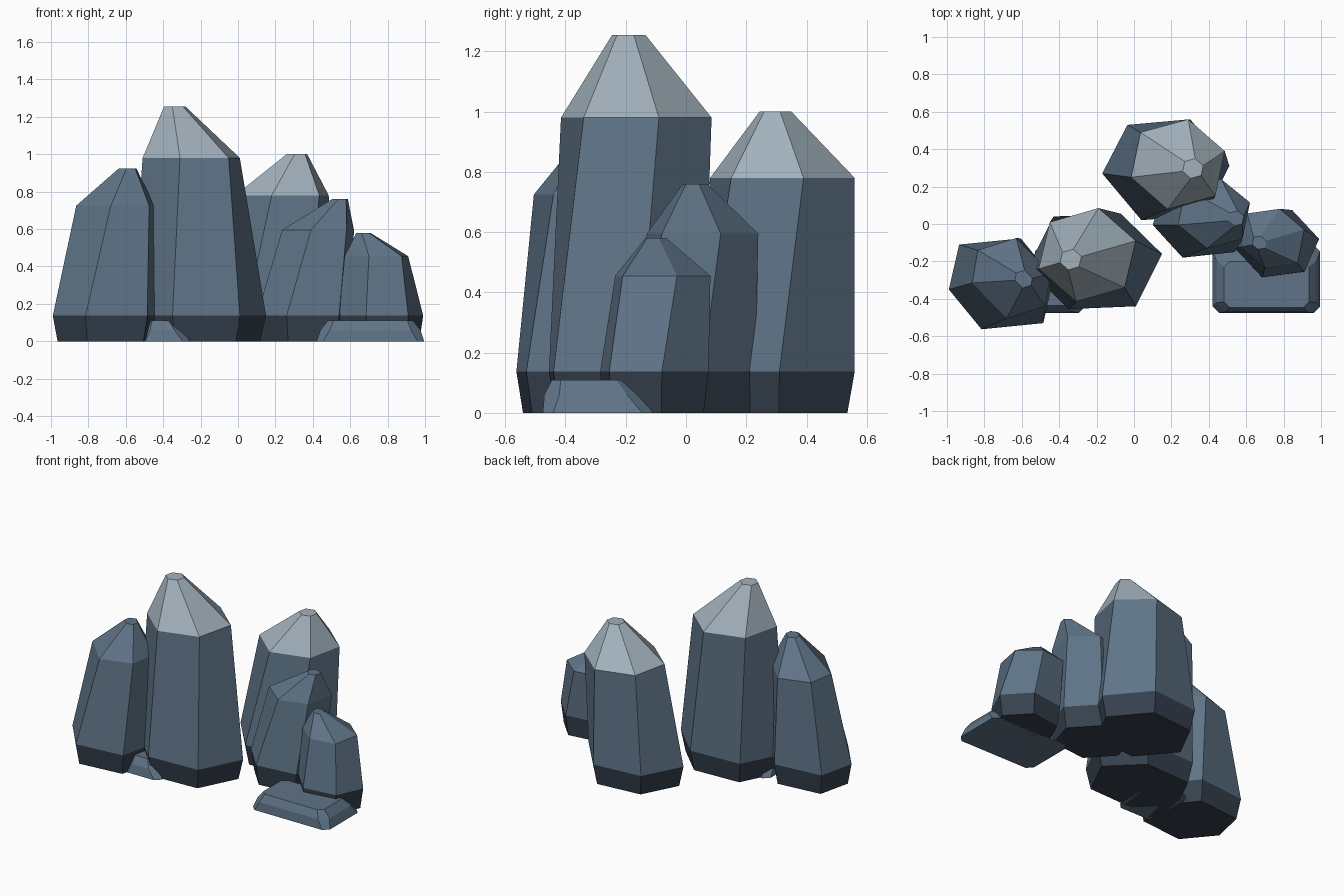
import bpy
import bmesh
from mathutils import Vector

cube = bpy.data.objects.get("Cube")
if cube:
    bpy.data.objects.remove(cube)


def make_material(name, colour):
    mat = bpy.data.materials.new(name)
    mat.use_nodes = True
    mat.diffuse_color = (*colour, 1)
    mat.node_tree.nodes["Principled BSDF"].inputs["Base Color"].default_value = (*colour, 1)
    return mat


slate = make_material("slate blue", (0.115, 0.175, 0.245))
pale = make_material("pale grey", (0.36, 0.44, 0.50))
dark = make_material("dark slate", (0.036, 0.053, 0.076))


def stack_rings(name, rings, materials, face_material):
    """Join matching rings of points into a closed flat-faced solid."""
    bm = bmesh.new()
    loops = [[bm.verts.new(p) for p in ring] for ring in rings]
    bm.faces.new(reversed(loops[0])).material_index = face_material(0)
    for level, (low, high) in enumerate(zip(loops, loops[1:])):
        for i in range(len(low)):
            j = (i + 1) % len(low)
            face = bm.faces.new((low[i], low[j], high[j], high[i]))
            face.material_index = face_material(level)
    bm.faces.new(loops[-1]).material_index = face_material(len(rings) - 2)
    bmesh.ops.recalc_face_normals(bm, faces=bm.faces)
    mesh = bpy.data.meshes.new(name)
    bm.to_mesh(mesh)
    bm.free()
    for mat in materials:
        mesh.materials.append(mat)
    obj = bpy.data.objects.new(name, mesh)
    bpy.context.collection.objects.link(obj)
    return obj


def hexagon(centre, corners):
    """Corner offsets for half a hexagon, point-mirrored for the other half."""
    half = [Vector(p) - Vector(centre) for p in corners]
    return half + [-p for p in half]


def place(centre, offsets, z, scale=1.0):
    return [(centre[0] + p.x * scale, centre[1] + p.y * scale, z) for p in offsets]


def pillar(name, foot, foot_corners, shoulder, shoulder_corners, tip,
           shoulder_z, tip_z, tip_material):
    """Leaning six-sided column: dark tapered foot, shaft and blunt pointed tip."""
    low = hexagon(foot, foot_corners)
    high = hexagon(shoulder, shoulder_corners)
    rings = [place(foot, low, 0, 0.91), place(foot, low, 0.137),
             place(shoulder, high, shoulder_z), place(tip, high, tip_z, 0.22)]
    stack_rings(name, rings, [dark, slate, tip_material], lambda level: level)


pillar("tall_pillar",
       foot=(-0.21, -0.20), foot_corners=[(-0.35, -0.455), (0.01, -0.44), (0.15, -0.16)],
       shoulder=(-0.25, -0.165), shoulder_corners=[(-0.31, -0.415), (-0.05, -0.34), (0.01, -0.09)],
       tip=(-0.338, -0.19), shoulder_z=0.98, tip_z=1.255, tip_material=pale)

pillar("back_pillar",
       foot=(0.17, 0.29), foot_corners=[(0.04, 0.02), (0.375, 0.05), (0.51, 0.31)],
       shoulder=(0.235, 0.32), shoulder_corners=[(0.18, 0.08), (0.435, 0.15), (0.485, 0.39)],
       tip=(0.315, 0.297), shoulder_z=0.78, tip_z=1.0, tip_material=pale)

pillar("right_pillar",
       foot=(-0.71, -0.32), foot_corners=[(-0.815, -0.563), (-0.485, -0.53), (-0.43, -0.29)],
       shoulder=(-0.655, -0.29), shoulder_corners=[(-0.68, -0.505), (-0.475, -0.44), (-0.445, -0.265)],
       tip=(-0.59, -0.295), shoulder_z=0.725, tip_z=0.925, tip_material=slate)

pillar("middle_pillar",
       foot=(0.35, 0.025), foot_corners=[(0.26, -0.18), (0.54, -0.15), (0.60, 0.055)],
       shoulder=(0.428, 0.055), shoulder_corners=[(0.39, -0.13), (0.58, -0.08), (0.62, 0.115)],
       tip=(0.545, 0.03), shoulder_z=0.595, tip_z=0.76, tip_material=slate)

pillar("left_pillar",
       foot=(0.765, -0.105), foot_corners=[(0.685, -0.285), (0.91, -0.255), (0.99, -0.08)],
       shoulder=(0.74, -0.077), shoulder_corners=[(0.70, -0.235), (0.875, -0.21), (0.91, -0.03)],
       tip=(0.67, -0.1), shoulder_z=0.455, tip_z=0.58, tip_material=slate)


def slab(name, centre, size, top_shift, inset):
    """Low stone with clipped corners and a bevelled upper edge."""
    def ring(z, shrink, cut, shift):
        hx, hy = size[0] / 2 - shrink, size[1] / 2 - shrink
        points = []
        for sx, sy in ((1, 1), (-1, 1), (-1, -1), (1, -1)):
            pair = [(sx * hx, sy * (hy - cut)), (sx * (hx - cut), sy * hy)]
            points += pair if sx == sy else pair[::-1]
        return [(centre[0] + x + shift[0], centre[1] + y + shift[1], z) for x, y in points]

    half_shift = (top_shift[0] / 2, top_shift[1] / 2)
    rings = [ring(0, 0, 0.035, (0, 0)),
             ring(0.06, inset / 3, 0.05, half_shift),
             ring(0.11, inset, 0.03, top_shift)]
    stack_rings(name, rings, [slate], lambda level: 0)


slab("front_left_slab", (0.708, -0.293), (0.575, 0.365), (0, -0.03), 0.06)
slab("front_right_slab", (-0.395, -0.293), (0.27, 0.365), (-0.02, -0.02), 0.06)
